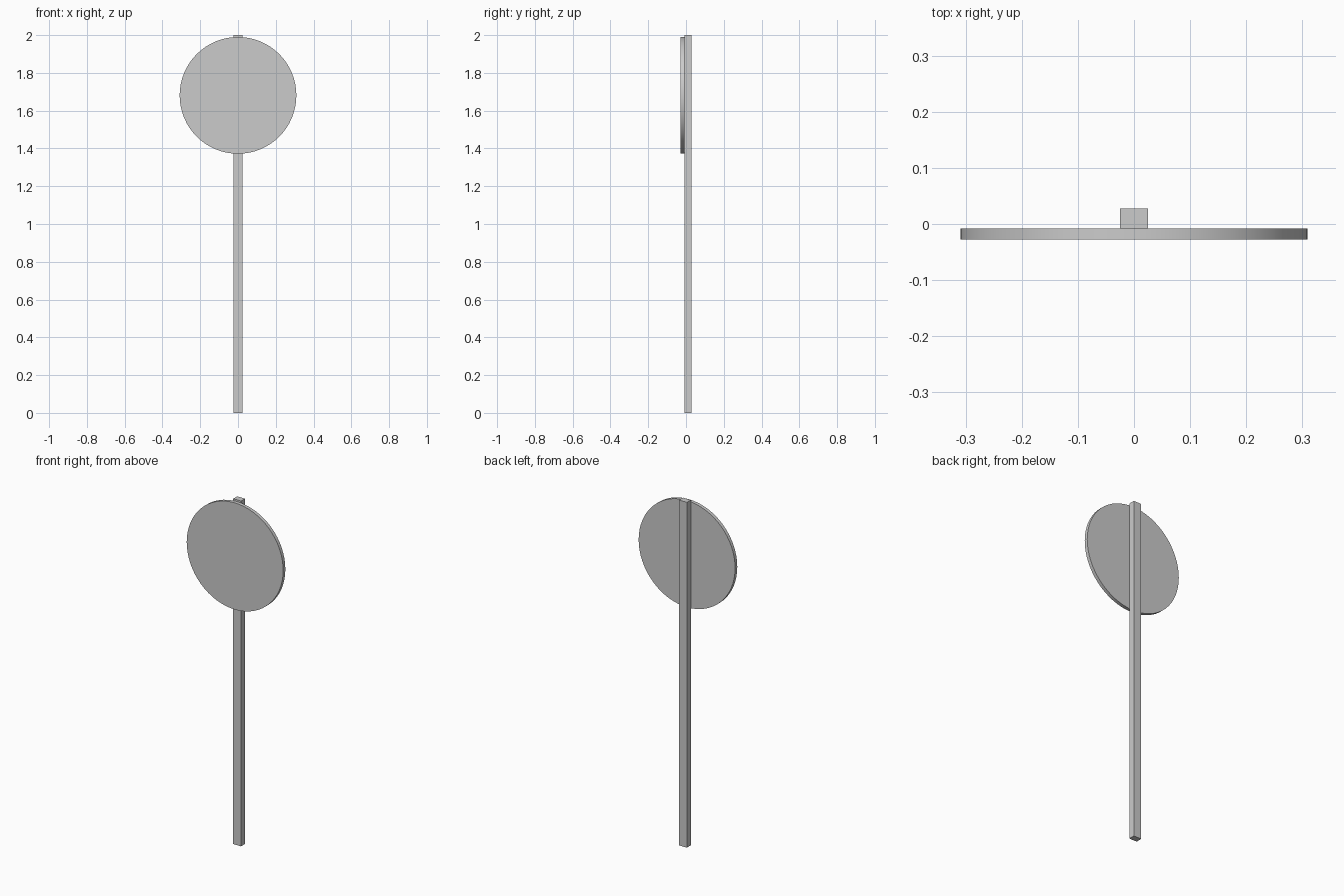
import bpy
import math

if "Cube" in bpy.data.objects:
    bpy.data.objects.remove(bpy.data.objects["Cube"])

Y_BACK, Y_JOIN, Y_FRONT = 0.028, -0.008, -0.028

# Square wooden-style post
bpy.ops.mesh.primitive_cube_add(size=1, location=(0, (Y_BACK + Y_JOIN) / 2, 1))
post = bpy.context.object
post.name = "post"
post.scale = (0.05, Y_BACK - Y_JOIN, 2)
bpy.ops.object.transform_apply(location=False, rotation=False, scale=True)

# Round sign plate mounted on the front of the post
bpy.ops.mesh.primitive_cylinder_add(
    vertices=64, radius=0.309, depth=Y_JOIN - Y_FRONT,
    location=(0, (Y_JOIN + Y_FRONT) / 2, 1.681), rotation=(math.pi / 2, 0, 0))
plate = bpy.context.object
plate.name = "sign_plate"
bpy.ops.object.shade_smooth_by_angle(angle=math.radians(30))
